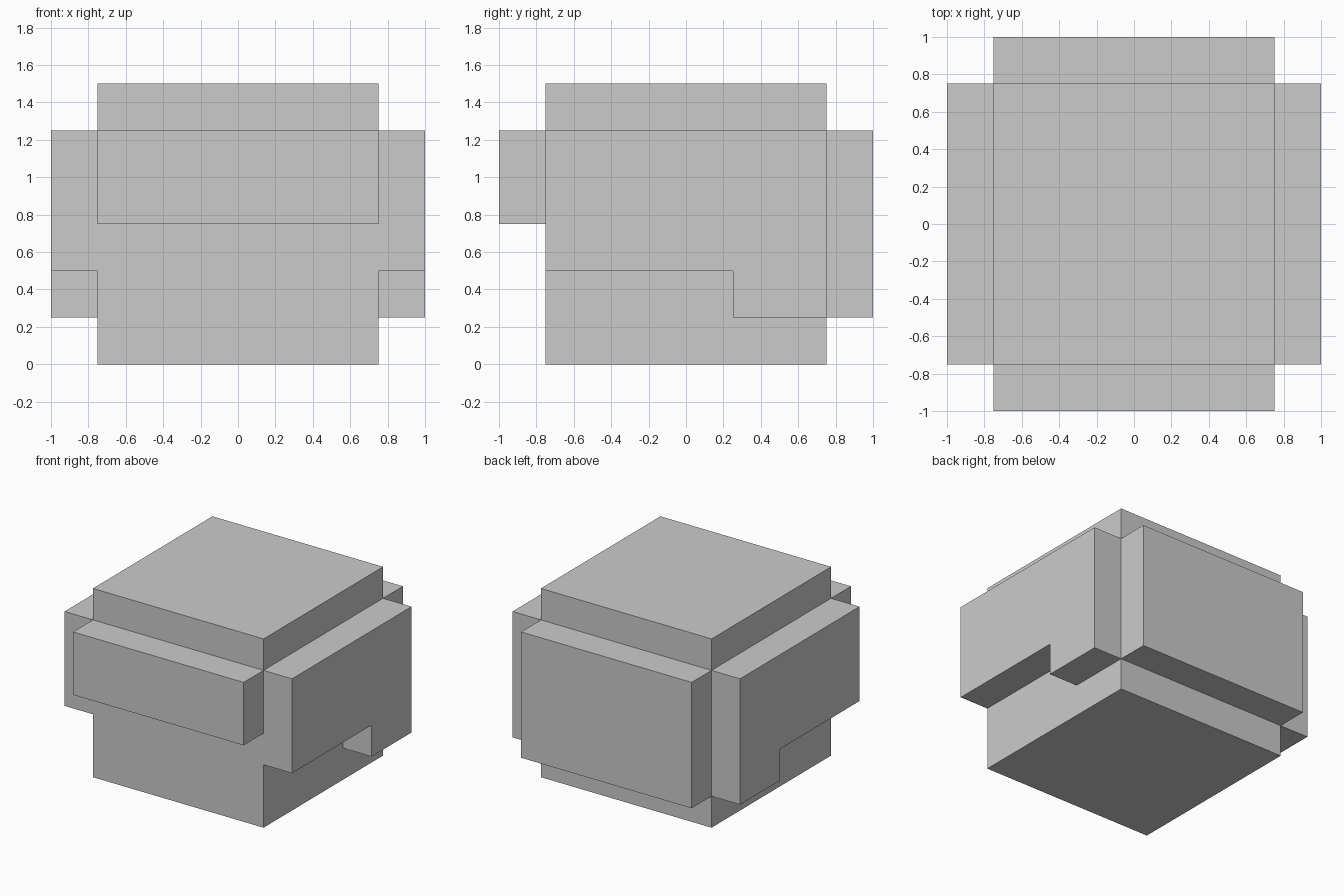
import bpy
import bmesh
from mathutils import Vector

if "Cube" in bpy.data.objects:
    bpy.data.objects.remove(bpy.data.objects["Cube"])


def prism(name, profile, extrude):
    """Extrude a flat outline along a vector into a closed solid."""
    bm = bmesh.new()
    face = bm.faces.new([bm.verts.new(p) for p in profile])
    result = bmesh.ops.extrude_face_region(bm, geom=[face], use_keep_orig=True)
    verts = [g for g in result["geom"] if isinstance(g, bmesh.types.BMVert)]
    bmesh.ops.translate(bm, verts=verts, vec=Vector(extrude))
    bmesh.ops.recalc_face_normals(bm, faces=bm.faces)
    mesh = bpy.data.meshes.new(name)
    bm.to_mesh(mesh)
    bm.free()
    obj = bpy.data.objects.new(name, mesh)
    bpy.context.collection.objects.link(obj)
    return obj


def box(name, x, y, z):
    """Box from (min, max) ranges on each axis."""
    outline = [(x[0], y[0], z[0]), (x[1], y[0], z[0]),
               (x[1], y[1], z[0]), (x[0], y[1], z[0])]
    return prism(name, outline, (0, 0, z[1] - z[0]))


HALF = 0.75   # half width of the core
OUT = 1.0     # outer face of the panels
TOP = 1.25    # top of the panels

# Central block
box("core", (-HALF, HALF), (-HALF, HALF), (0, 1.5))

# Short front panel and tall back panel
box("front_panel", (-HALF, HALF), (-OUT, -HALF), (0.75, TOP))
box("back_panel", (-HALF, HALF), (HALF, OUT), (0.25, TOP))

# Stepped side panels, lower towards the back
side_yz = [(-HALF, 0.5), (0.25, 0.5), (0.25, 0.25),
           (HALF, 0.25), (HALF, TOP), (-HALF, TOP)]
for side, label in ((1, "right"), (-1, "left")):
    prism(f"{label}_side_panel",
          [(side * HALF, y, z) for y, z in side_yz],
          (side * (OUT - HALF), 0, 0))
